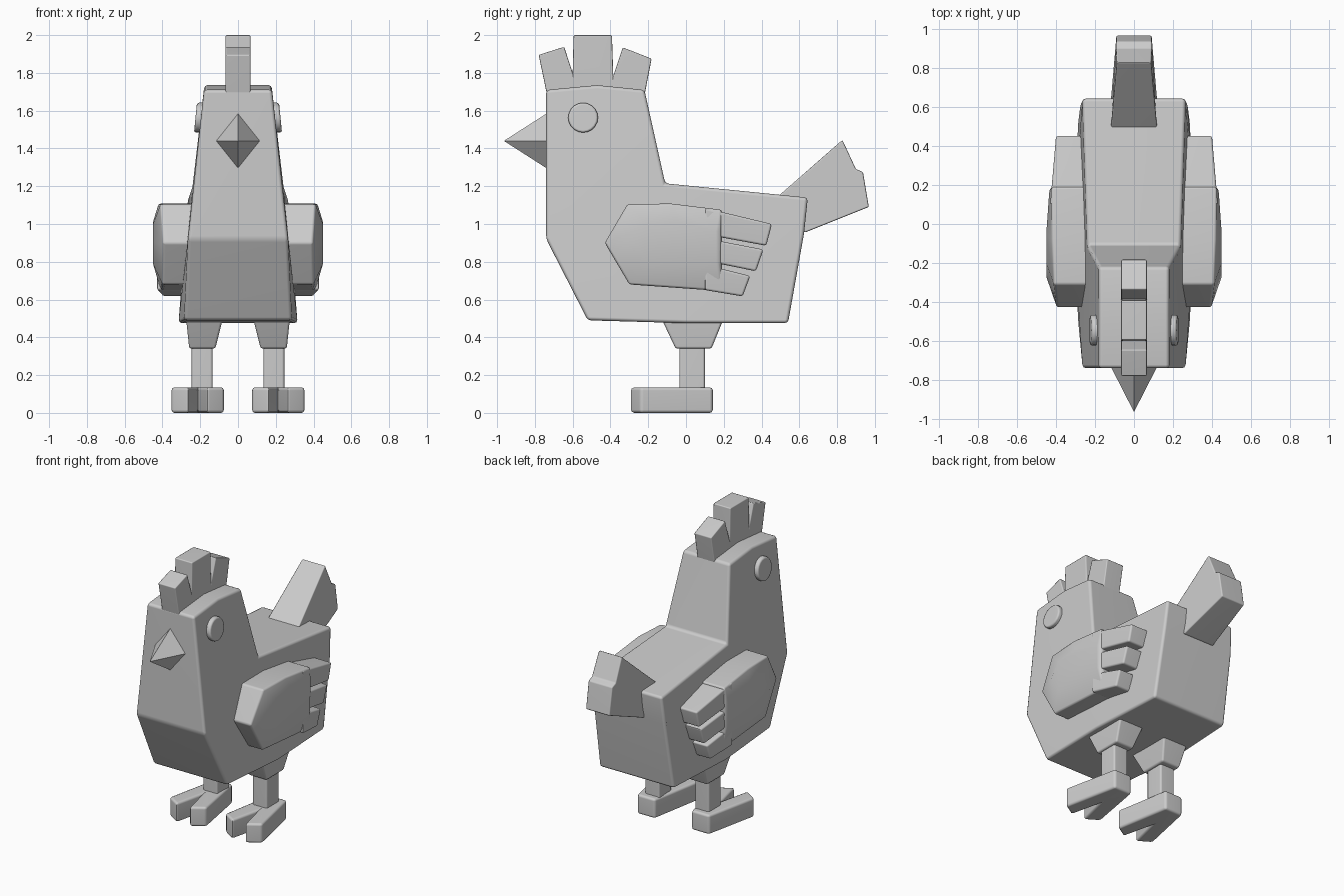
import bpy, bmesh
from math import pi, cos, sin, radians

if "Cube" in bpy.data.objects:
    bpy.data.objects.remove(bpy.data.objects["Cube"])


def stack(name, rings, bevel=0.02, mirror=False, caps=None):
    """Skin a stack of equal-length point rings, cap it, bevel the hard edges."""
    bm = bmesh.new()
    vs = [[bm.verts.new(p) for p in r] for r in rings]
    n = len(rings[0])
    for a, b in zip(vs, vs[1:]):
        for i in range(n):
            j = (i + 1) % n
            bm.faces.new((a[i], a[j], b[j], b[i]))
    for ring in (vs[0], vs[-1]):
        for idx in caps or [range(n)]:
            bm.faces.new([ring[i] for i in idx])
    bmesh.ops.recalc_face_normals(bm, faces=bm.faces)
    if bevel:
        hard = [e for e in bm.edges if e.calc_face_angle(0) > radians(25)]
        bmesh.ops.bevel(bm, geom=hard, offset=bevel, offset_type='OFFSET', segments=2,
                        profile=0.5, affect='EDGES', clamp_overlap=True)
    me = bpy.data.meshes.new(name)
    bm.to_mesh(me)
    bm.free()
    ob = bpy.data.objects.new(name, me)
    bpy.context.collection.objects.link(ob)
    bpy.ops.object.select_all(action='DESELECT')
    ob.select_set(True)
    bpy.context.view_layer.objects.active = ob
    bpy.ops.object.shade_smooth_by_angle(angle=radians(50))
    if mirror:
        ob.modifiers.new("Mirror", 'MIRROR')
    wn = ob.modifiers.new("Weighted", 'WEIGHTED_NORMAL')
    wn.keep_sharp = True
    return ob


def side_profile(name, pts, **kw):
    """Symmetric solid from (y, z, half width) points."""
    return stack(name, [[(s * w, y, z) for y, z, w in pts] for s in (-1, 1)], **kw)


def box_ring(x0, x1, y0, y1, z):
    return [(x0, y0, z), (x1, y0, z), (x1, y1, z), (x0, y1, z)]


# body with neck and head
side_profile("body", [
    (-.74, 1.71, .18), (-.47, 1.735, .18), (-.22, 1.71, .18), (-.11, 1.215, .24),
    (.645, 1.14, .265), (.625, .95, .275), (.54, .475, .285), (0, .475, .315),
    (-.52, .49, .285), (-.74, .92, .265)],
    caps=[(0, 1, 2, 3, 9), (9, 3, 7, 8), (3, 4, 5, 6, 7)], bevel=.018)

# comb with three prongs
W = .066
side_profile("comb", [(y, z, W) for y, z in [
    (-.735, 1.68), (-.78, 1.895), (-.645, 1.938), (-.60, 1.80), (-.595, 2.0),
    (-.392, 2.0), (-.385, 1.785), (-.335, 1.935), (-.182, 1.875), (-.22, 1.68)]],
    bevel=.007)

# tail of two joined feathers
side_profile("tail", [
    (.48, 1.14, .12), (.828, 1.445, .088), (.90, 1.29, .092), (.937, 1.275, .092),
    (.968, 1.09, .09), (.63, .955, .12), (.48, 1.0, .12)], bevel=.008)

# beak: four-sided pyramid
base = [(0, -.73, 1.29), (.12, -.73, 1.44), (0, -.73, 1.59), (-.12, -.73, 1.44)]
tip = [(x * .01, -.962, 1.44 + (z - 1.44) * .01) for x, y, z in base]
stack("beak", [base, tip], bevel=0)

# eyes: round discs following the sloping cheeks
def eye_ring(x, r):
    return [(x - .1 * r * sin(a), -.545 + r * cos(a), 1.563 + r * sin(a))
            for a in (2 * pi * i / 20 for i in range(20))]

stack("eyes", [eye_ring(.16, .079), eye_ring(.225, .079)], bevel=.012, mirror=True)

# wings: faceted blade plus three finger feathers
rim = [(-.43, .90, .395), (-.31, 1.105, .41), (-.08, 1.108, .42),
       (.19, 1.075, .425), (.19, .645, .41), (-.30, .68, .40)]
crown = [(-.27, .90), (-.20, 1.0), (-.05, 1.01), (.17, .96), (.17, .80), (-.20, .79)]
stack("wings", [[(.22, y, z) for y, z, x in rim],
                [(x, y, z) for y, z, x in rim],
                [(.45 if y < .1 else .435, y, z) for y, z in crown]],
      bevel=.012, mirror=True)
feathers = [[(.10, 1.085), (.455, 1.0), (.425, .885), (.10, .945)],
            [(.10, .925), (.41, .865), (.37, .75), (.10, .805)],
            [(.10, .785), (.34, .725), (.30, .617), (.10, .65)]]
for k, quad in enumerate(feathers):
    stack(f"wing_feathers_{k + 1}",
          [[(.24, y, z) for y, z in quad],
           [(.43 if y < .2 else .40, y, z) for y, z in quad]],
          bevel=.012, mirror=True)

# thighs, shins and forked feet
stack("thighs", [box_ring(.08, .275, -.13, .20, .50),
                 box_ring(.12, .258, -.055, .135, .34)], bevel=.012, mirror=True)
stack("shins", [box_ring(.135, .245, -.035, .10, .38),
                box_ring(.135, .245, -.035, .10, .08)], bevel=.012, mirror=True)
fork = [(.275, .142), (.355, -.24), (.262, -.298), (.213, -.09),
        (.164, -.298), (.072, -.24), (.14, .142)]
stack("feet", [[(x, y, z) for x, y in fork] for z in (0, .135)],
      bevel=.016, mirror=True)
